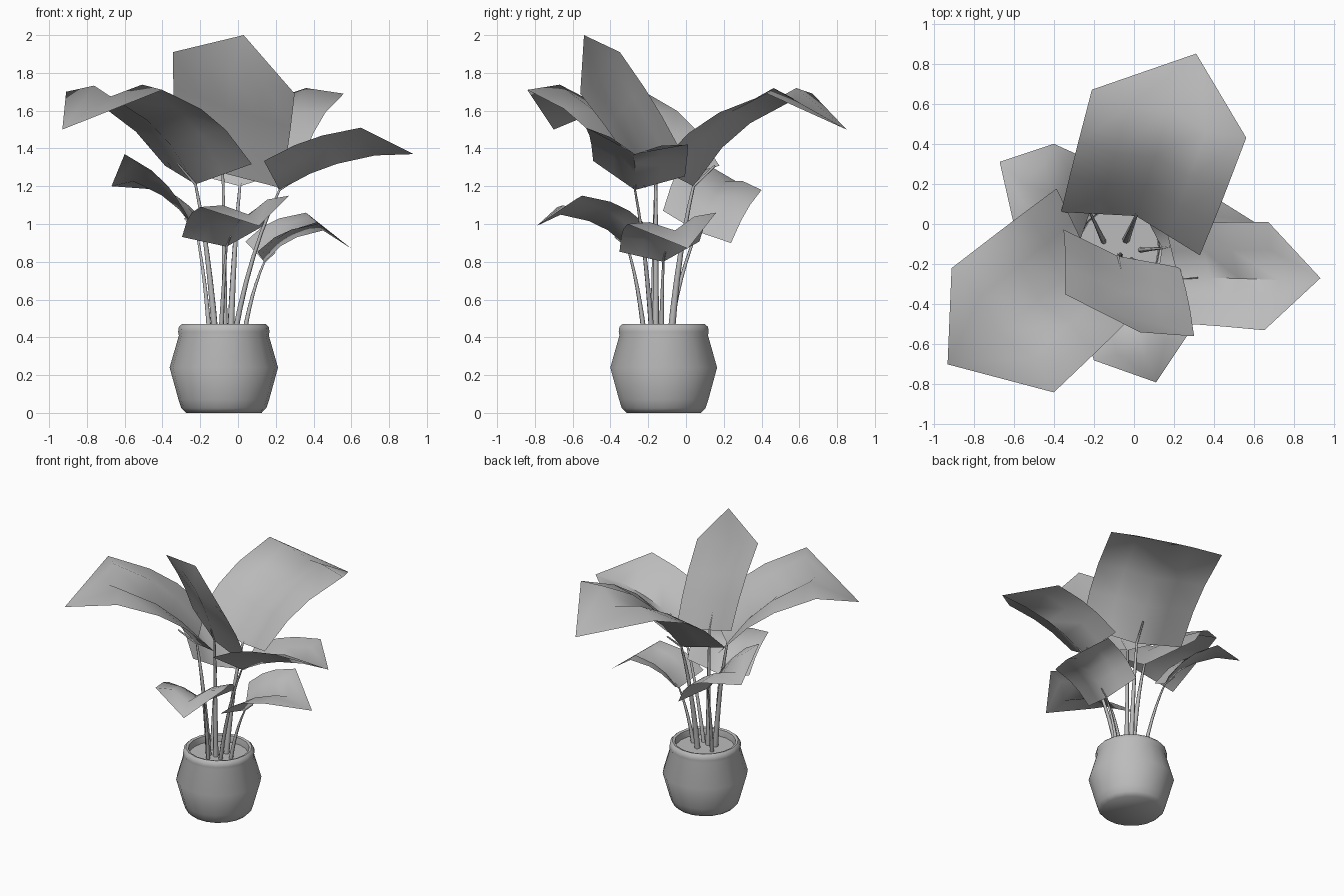
import bpy, bmesh, math
from mathutils import Vector

cube = bpy.data.objects.get("Cube")
if cube:
    bpy.data.objects.remove(cube, do_unlink=True)

# One plain grey for everything
grey = bpy.data.materials.new("plain_grey")
grey.use_nodes = True
colour = (0.5, 0.5, 0.5, 1)
grey.diffuse_color = colour
grey.node_tree.nodes["Principled BSDF"].inputs["Base Color"].default_value = colour

POT = Vector((-0.075, -0.118, 0))


def select_only(obj):
    bpy.context.collection.objects.link(obj)
    bpy.ops.object.select_all(action='DESELECT')
    obj.select_set(True)
    bpy.context.view_layer.objects.active = obj


def finish(name, bm, angle):
    mesh = bpy.data.meshes.new(name)
    bm.to_mesh(mesh)
    bm.free()
    mesh.materials.append(grey)
    select_only(bpy.data.objects.new(name, mesh))
    bpy.ops.object.shade_smooth_by_angle(angle=math.radians(angle))


def lathe(name, profile, sides=18):
    """Turned part around the pot axis; both ends are capped."""
    bm = bmesh.new()
    rings = []
    for r, z in profile:
        rings.append([bm.verts.new(POT + Vector((r * math.cos(a), r * math.sin(a), z)))
                      for a in (math.tau * i / sides for i in range(sides))])
    for low, high in zip(rings, rings[1:]):
        for i in range(sides):
            j = (i + 1) % sides
            bm.faces.new((low[i], low[j], high[j], high[i]))
    bm.faces.new(rings[0][::-1])
    bm.faces.new(rings[-1])
    finish(name, bm, 50)


# Pot with rolled rim, and the soil inside it
lathe("pot", [(0.2, 0), (0.225, 0.025), (0.24, 0.07), (0.287, 0.24), (0.238, 0.41),
              (0.242, 0.43), (0.238, 0.455), (0.222, 0.47), (0.205, 0.465),
              (0.2, 0.44), (0.2, 0.38)])
lathe("soil", [(0.198, 0.4), (0.198, 0.42)])


def leaf(name, base, left, right, tip, bulge, crease, cup):
    """Folded leaf: rib in a valley, ridges beside it, arched along its length."""
    side = (right - left) / 2
    axis = (left + right) / 2 - base
    lift = side.cross(axis).normalized() * side.length
    bm = bmesh.new()
    grid = []
    for t in (0, 0.35, 0.63, 1):
        arch = math.sin(math.pi * t) * 0.16 * bulge
        rib = base + axis * t + lift * (arch - crease * t)
        middle = base + axis * t + lift * (arch + cup * (1 - t))
        reach = side * (0.9 + 0.1 * t)
        ridge = lift * 0.15 * bulge * t
        row = (middle - reach, (middle - reach + rib) / 2 + ridge, rib,
               (middle + reach + rib) / 2 + ridge, middle + reach)
        grid.append([bm.verts.new(p) for p in row])
    end = bm.verts.new(tip)
    for a, b in zip(grid, grid[1:]):
        for i in range(4):
            bm.faces.new((a[i], a[i + 1], b[i + 1], b[i]))
    for i in range(4):
        bm.faces.new((grid[-1][i], grid[-1][i + 1], end))
    finish(name, bm, 60)


def stem(name, root, base, left, right):
    """Tapered stalk from the soil, bending out and running on along the rib."""
    control = root.lerp(base, 0.35)
    control.z = root.z + (base.z - root.z) * 0.6
    pts = []
    for k in range(7):
        t = k / 6
        pts.append(root * (1 - t) ** 2 + control * 2 * t * (1 - t) + base * t * t)
    pts.append(base.lerp((left + right) / 2, 0.22))
    curve = bpy.data.curves.new(name, 'CURVE')
    curve.dimensions = '3D'
    curve.bevel_depth = 0.006 + 0.017 * (right - left).length
    curve.bevel_resolution = 1
    curve.use_fill_caps = True
    spline = curve.splines.new('POLY')
    spline.points.add(len(pts) - 1)
    for i, (p, q) in enumerate(zip(spline.points, pts)):
        p.co = (*q, 1)
        p.radius = 1 - 0.1 * i
    spline.use_smooth = True
    curve.materials.append(grey)
    select_only(bpy.data.objects.new(name, curve))
    bpy.ops.object.convert(target='MESH')


def frond(name, root, base, left, right, tip, bulge=1, crease=0.1, cup=0.34):
    """One stalk with its leaf, placed by rib foot, shoulders and tip."""
    base, left, right, tip = map(Vector, (base, left, right, tip))
    leaf(name + "_leaf", base, left, right, tip, bulge, crease, cup)
    stem(name + "_stem", Vector((*root, 0.4)), base, left, right)


# Two large drooping fronds
frond("back_large", (-0.04, -0.08), (0.01, 0.04, 1.2),
      (-0.21, 0.67, 1.69), (0.56, 0.43, 1.69), (0.31, 0.85, 1.5))
frond("front_large", (-0.12, -0.17), (-0.225, -0.16, 1.21),
      (-0.4, -0.84, 1.71), (-0.91, -0.22, 1.7), (-0.93, -0.7, 1.5))
# Medium fronds, one spreading and one upright
frond("side_medium", (-0.02, -0.18), (0.22, -0.27, 1.18),
      (0.67, 0.01, 1.42), (0.65, -0.53, 1.51), (0.93, -0.27, 1.37),
      bulge=0.7, crease=0.45, cup=0.5)
frond("upright", (-0.07, -0.16), (-0.08, -0.16, 1.27),
      (0.3, -0.56, 1.69), (-0.345, -0.35, 1.91), (0.03, -0.54, 2),
      bulge=0.25, crease=0.05, cup=0.13)
# Small creased fronds
frond("back_small", (-0.15, -0.09), (-0.22, 0.06, 0.96),
      (-0.6, 0, 1.37), (-0.4, 0.4, 1.18), (-0.67, 0.31, 1.2),
      crease=0.3, cup=0.15)
frond("side_small", (0.03, -0.13), (0.14, -0.12, 0.8),
      (0.36, 0.16, 1.06), (0.43, -0.31, 1), (0.6, 0.01, 0.87),
      crease=0.36, cup=0.45)
frond("front_small", (-0.09, -0.22), (-0.06, -0.31, 0.88),
      (0.27, -0.55, 1.15), (-0.2, -0.68, 1.09), (0.11, -0.79, 0.99),
      crease=0.36, cup=0.4)
